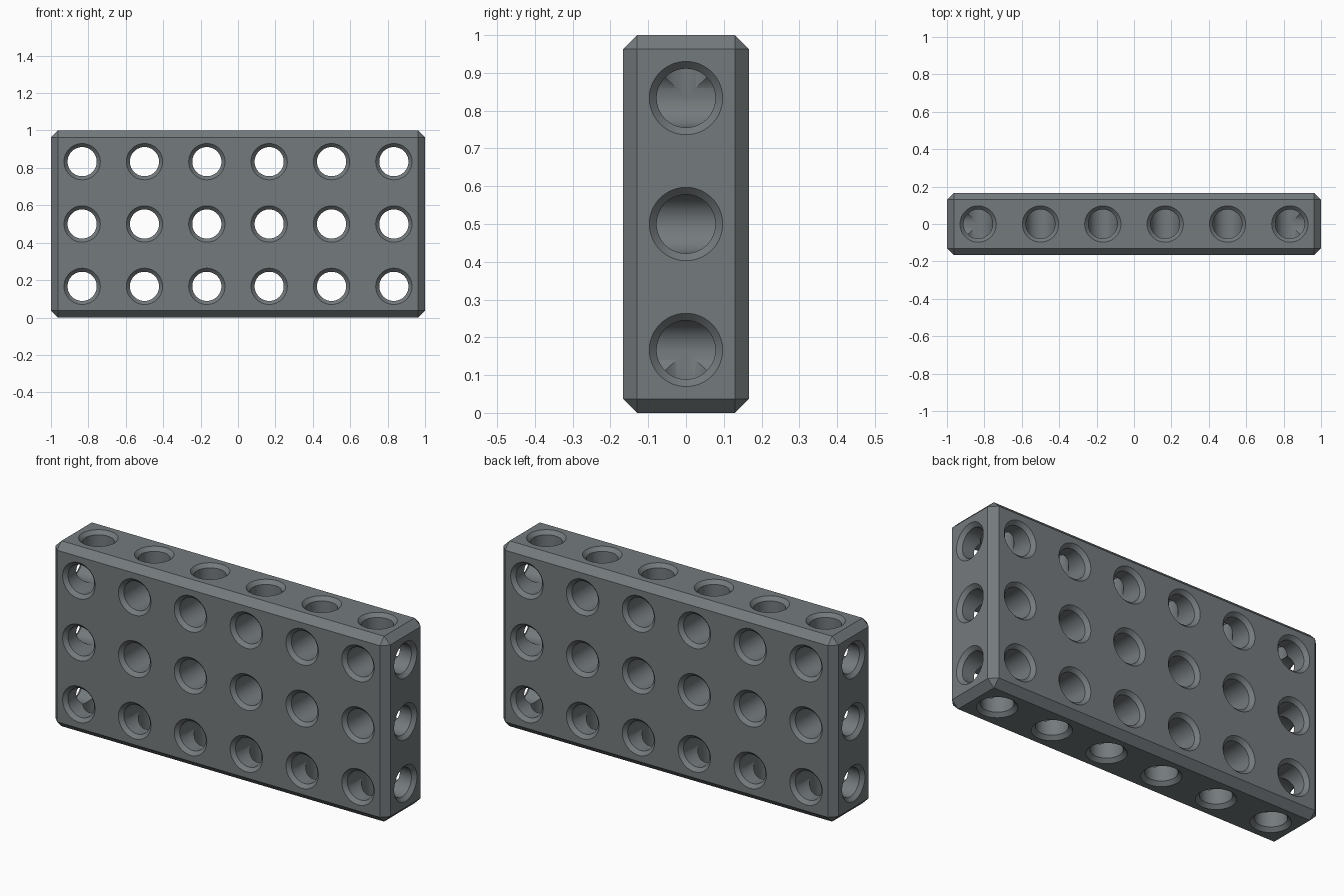
import bpy, bmesh, math
from mathutils import Vector, Matrix

if "Cube" in bpy.data.objects:
    bpy.data.objects.remove(bpy.data.objects["Cube"])

U = 1 / 3            # hole pitch and thickness
CH = 0.037           # edge chamfer
R, SINK = 0.078, 0.019
SEG = 64


def add_plug(bm, start, direction, length, r, both=False):
    """Revolved countersunk plug starting on a face and running inward."""
    o = 0.01
    prof = [(-o, R + SINK + o), (R + SINK - r, r)]
    if both:
        prof += [(length - (R + SINK - r), r), (length + o, R + SINK + o)]
    else:
        prof += [(length, r)]
    rot = Vector(direction).to_track_quat('Z', 'Y').to_matrix().to_4x4()
    m = Matrix.Translation(start) @ rot
    rings = []
    for h, rad in prof:
        rings.append([bm.verts.new(m @ Vector((rad * math.cos(2 * math.pi * (i + .5) / SEG),
                                               rad * math.sin(2 * math.pi * (i + .5) / SEG), h)))
                      for i in range(SEG)])
    for a, b in zip(rings, rings[1:]):
        for i in range(SEG):
            j = (i + 1) % SEG
            bm.faces.new((a[i], a[j], b[j], b[i]))
    bm.faces.new(rings[0][::-1])
    bm.faces.new(rings[-1])


def to_object(bm, name):
    bmesh.ops.recalc_face_normals(bm, faces=bm.faces[:])
    me = bpy.data.meshes.new(name)
    bm.to_mesh(me)
    bm.free()
    ob = bpy.data.objects.new(name, me)
    bpy.context.collection.objects.link(ob)
    return ob


# Chamfered slab
bm = bmesh.new()
bmesh.ops.create_cube(bm, size=1, matrix=Matrix.Translation((0, 0, .5)) @ Matrix.Diagonal((2, U, 1, 1)))
bmesh.ops.bevel(bm, geom=bm.edges[:], offset=CH, segments=1, affect='EDGES')
beam = to_object(bm, "perforated_beam")

# Dark blue-grey colour
mat = bpy.data.materials.new("slate_grey")
mat.diffuse_color = (0.175, 0.195, 0.205, 1)
mat.use_nodes = True
mat.node_tree.nodes["Principled BSDF"].inputs["Base Color"].default_value = mat.diffuse_color
beam.data.materials.append(mat)

xs = [(i - 2.5) * U for i in range(6)]
zs = [(k + .5) * U for k in range(3)]
cutters = []

# Through holes, front to back
bm = bmesh.new()
for x in xs:
    for z in zs:
        add_plug(bm, (x, -U / 2, z), (0, 1, 0), U, R, both=True)
cutters.append(to_object(bm, "through_hole_cutter"))

# Holes in top and bottom, ending inside the outer through holes
bm = bmesh.new()
for x in xs:
    add_plug(bm, (x, 0, 1), (0, 0, -1), U / 2, R - .0001)
    add_plug(bm, (x, 0, 0), (0, 0, 1), U / 2, R - .0001)
cutters.append(to_object(bm, "top_bottom_hole_cutter"))

# Holes in both ends
bm = bmesh.new()
for z in zs:
    add_plug(bm, (1, 0, z), (-1, 0, 0), U / 2, R - .0002)
    add_plug(bm, (-1, 0, z), (1, 0, 0), U / 2, R - .0002)
cutters.append(to_object(bm, "end_hole_cutter"))

# Drill the slab
bpy.context.view_layer.objects.active = beam
beam.select_set(True)
for c in cutters:
    c.hide_render = True
    mod = beam.modifiers.new("drill", 'BOOLEAN')
    mod.operation = 'DIFFERENCE'
    mod.solver = 'EXACT'
    mod.object = c
    bpy.ops.object.modifier_apply(modifier=mod.name)
    bpy.data.objects.remove(c, do_unlink=True)

bpy.ops.object.shade_smooth_by_angle(angle=math.radians(25))
